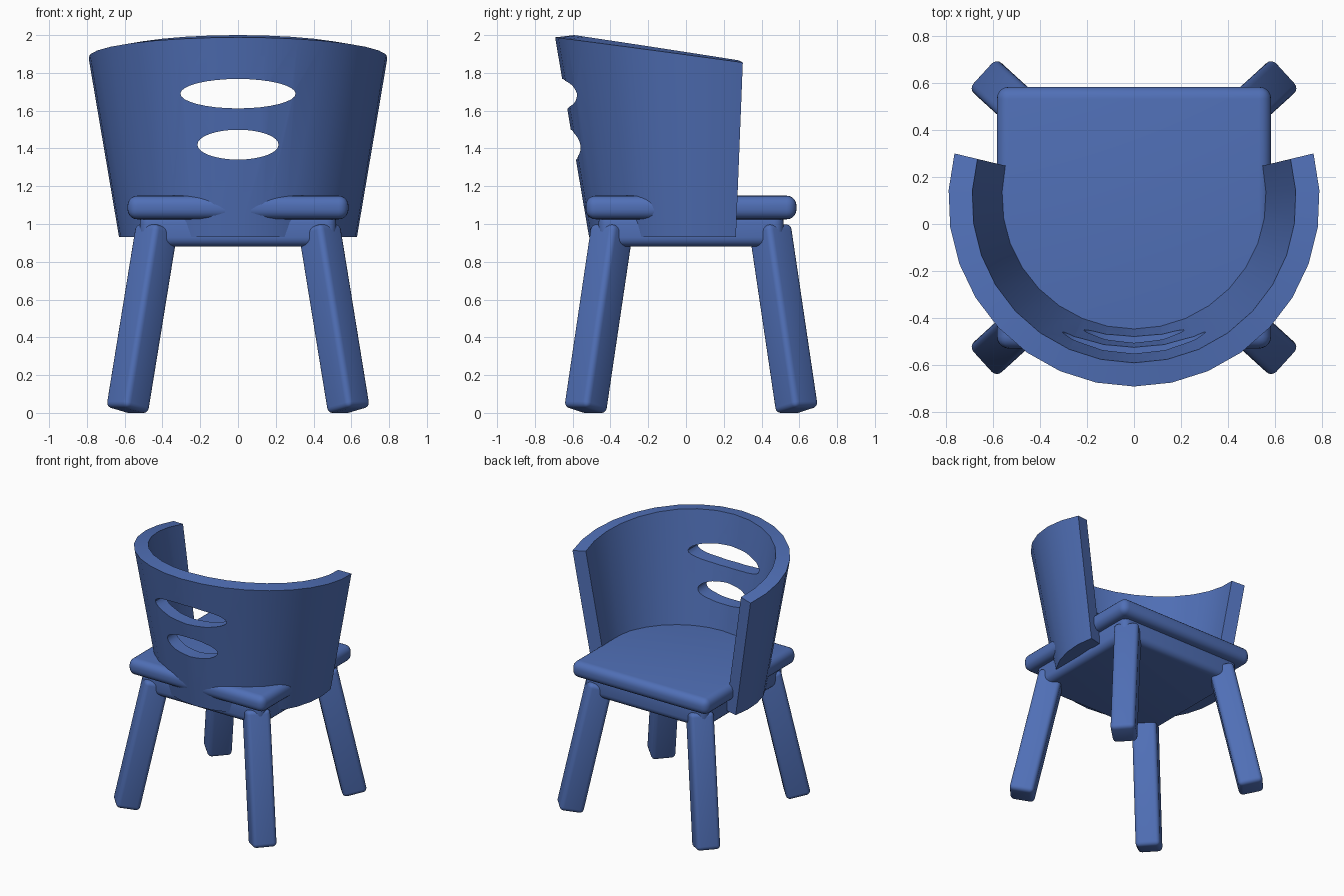
import bpy, bmesh, math
from mathutils import Matrix, Vector

if "Cube" in bpy.data.objects:
    bpy.data.objects.remove(bpy.data.objects["Cube"])

YC = 0.027  # middle of seat and legs along y

blue = bpy.data.materials.new("blue_paint")
blue.diffuse_color = (0.08, 0.16, 0.47, 1)
blue.use_nodes = True
blue.node_tree.nodes["Principled BSDF"].inputs["Base Color"].default_value = blue.diffuse_color


def make_object(name, bm, color=True):
    bmesh.ops.recalc_face_normals(bm, faces=bm.faces[:])
    mesh = bpy.data.meshes.new(name)
    bm.to_mesh(mesh)
    bm.free()
    ob = bpy.data.objects.new(name, mesh)
    bpy.context.collection.objects.link(ob)
    if color:
        mesh.materials.append(blue)
    return ob


def smooth(ob, angle=35):
    bpy.ops.object.select_all(action='DESELECT')
    ob.select_set(True)
    bpy.context.view_layer.objects.active = ob
    bpy.ops.object.shade_smooth_by_angle(angle=math.radians(angle))


def rounded_box(name, size, matrix, radius, segments=5):
    bm = bmesh.new()
    bmesh.ops.create_cube(bm, size=1)
    bmesh.ops.scale(bm, vec=size, verts=bm.verts[:])
    bmesh.ops.bevel(bm, geom=bm.edges[:], offset=radius, segments=segments,
                    profile=0.5, affect='EDGES')
    bmesh.ops.transform(bm, matrix=matrix, verts=bm.verts[:])
    ob = make_object(name, bm)
    smooth(ob)
    return ob


# Seat board and the smaller block below it
rounded_box("seat", (1.17, 1.116, 0.125), Matrix.Translation((0, YC, 1.0875)), 0.052)
rounded_box("seat_base", (1.04, 0.98, 0.18), Matrix.Translation((0, YC, 0.97)), 0.05)

# Four splayed square legs, turned to face the corners
for sx, side in ((-1, "left"), (1, "right")):
    for sy, end in ((-1, "front"), (1, "back")):
        foot = Vector((sx * 0.587, YC + sy * 0.561, 0.0126))
        top = Vector((sx * 0.429, YC + sy * 0.417, 0.985))
        d = (top - foot).normalized()
        t = Vector((0, 0, 1)).cross(d).normalized()
        n = d.cross(t)
        rot = Matrix((t, n, d)).transposed().to_4x4()
        rounded_box(f"{end}_{side}_leg", (0.175, 0.175, (top - foot).length),
                    Matrix.Translation((foot + top) / 2) @ rot, 0.03, 4)

# Flared, curved backrest shell
CY, BOTTOM, STEPS, HALF = 0.117, 0.93, 18, math.radians(103.5)


def shell_point(a, z, inset):
    r = 0.63 + 0.17 * (z - BOTTOM) - inset
    return (r * math.sin(a), CY - r * math.cos(a), z)


bm = bmesh.new()
rings = []
for i in range(STEPS + 1):
    a = -HALF + 2 * HALF * i / STEPS
    z = 1.88 + 0.108 * math.cos(a)
    rings.append([bm.verts.new(shell_point(a, h, inset)) for h, inset in
                  ((BOTTOM, 0), (z, 0), (z + 0.012, 0.103), (BOTTOM, 0.103))])
for p, q in zip(rings, rings[1:]):
    for k in range(4):
        bm.faces.new((p[k], q[k], q[(k + 1) % 4], p[(k + 1) % 4]))
bm.faces.new(rings[0])
bm.faces.new(rings[-1][::-1])
backrest = make_object("backrest", bm)

# Two oval openings cut through the backrest
for height, half_w, half_h in ((1.69, 0.305, 0.078), (1.42, 0.215, 0.079)):
    bm = bmesh.new()
    bmesh.ops.create_cone(bm, cap_ends=True, segments=32, radius1=1, radius2=1, depth=0.6)
    m = (Matrix.Translation((0, -0.6, height)) @ Matrix.Diagonal((half_w, 1, half_h, 1))
         @ Matrix.Rotation(math.pi / 2, 4, 'X'))
    bmesh.ops.transform(bm, matrix=m, verts=bm.verts[:])
    cutter = make_object("oval_cutter", bm, color=False)
    cutter.hide_render = True
    mod = backrest.modifiers.new("oval", 'BOOLEAN')
    mod.operation, mod.solver, mod.object = 'DIFFERENCE', 'EXACT', cutter
    bpy.context.view_layer.objects.active = backrest
    bpy.ops.object.modifier_apply(modifier=mod.name)
    bpy.data.objects.remove(cutter)
smooth(backrest, 30)
